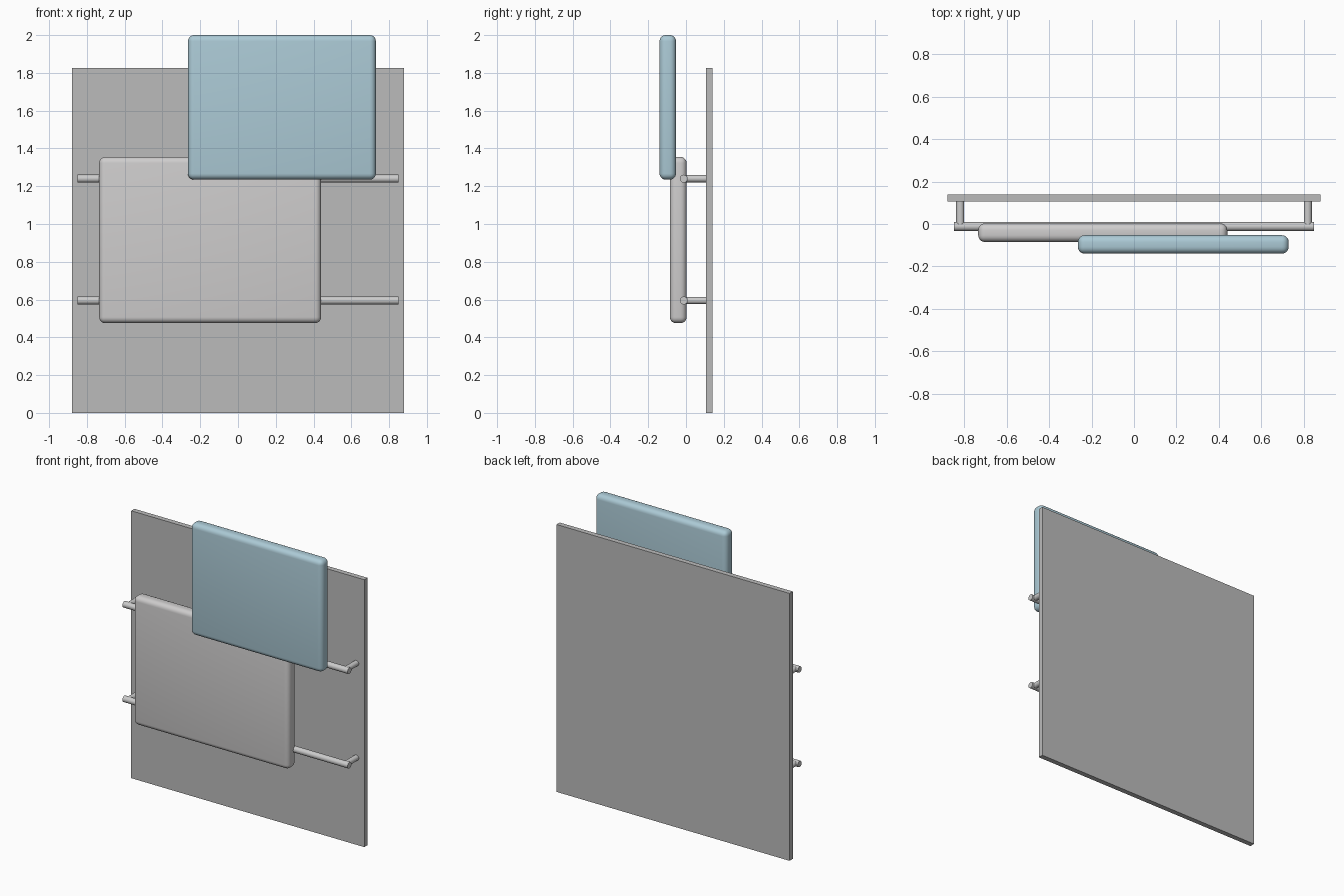
import bpy
import math

cube = bpy.data.objects.get("Cube")
if cube:
    bpy.data.objects.remove(cube, do_unlink=True)


def material(name, colour):
    m = bpy.data.materials.new(name)
    m.use_nodes = True
    m.diffuse_color = colour
    m.node_tree.nodes["Principled BSDF"].inputs["Base Color"].default_value = colour
    return m


wall_grey = material("wall grey", (0.50, 0.50, 0.50, 1))
pad_grey = material("pad grey", (0.62, 0.61, 0.61, 1))
pad_blue = material("pad blue", (0.41, 0.59, 0.67, 1))
metal = material("rail metal", (0.60, 0.60, 0.60, 1))


def box(name, low, high, mat, radius=0):
    """Box between two corners, with softly rounded edges if a radius is given."""
    bpy.ops.mesh.primitive_cube_add(size=1, location=[(a + b) / 2 for a, b in zip(low, high)])
    ob = bpy.context.object
    ob.name = name
    ob.scale = [b - a for a, b in zip(low, high)]
    bpy.ops.object.transform_apply(location=False, rotation=False, scale=True)
    ob.data.materials.append(mat)
    if radius:
        bevel = ob.modifiers.new("Rounded edges", "BEVEL")
        bevel.width = radius
        bevel.segments = 5
        bpy.ops.object.shade_smooth()
    return ob


def rod(name, centre, radius, length, rotation):
    bpy.ops.mesh.primitive_cylinder_add(vertices=24, radius=radius, depth=length,
                                        location=centre, rotation=rotation)
    ob = bpy.context.object
    ob.name = name
    ob.data.materials.append(metal)
    bpy.ops.object.shade_smooth_by_angle(angle=math.radians(40))


# Wall panel behind everything
box("wall_panel", (-0.88, 0.105, 0), (0.88, 0.14, 1.825), wall_grey)

# Overlapping cushions
box("lower_cushion", (-0.735, -0.085, 0.475), (0.44, 0.003, 1.355), pad_grey, 0.032)
box("upper_cushion", (-0.265, -0.14, 1.235), (0.73, -0.053, 2.0), pad_blue, 0.032)

# Horizontal rails, each held by a pair of wall posts
for level, z in (("lower", 0.595), ("upper", 1.24)):
    rod(level + "_rail", (0, -0.012, z), 0.021, 1.70, (0, math.pi / 2, 0))
    for side, sign in (("left", 1), ("right", -1)):
        rod(f"{level}_{side}_post", (sign * 0.82, 0.048, z), 0.019, 0.12, (math.pi / 2, 0, 0))
